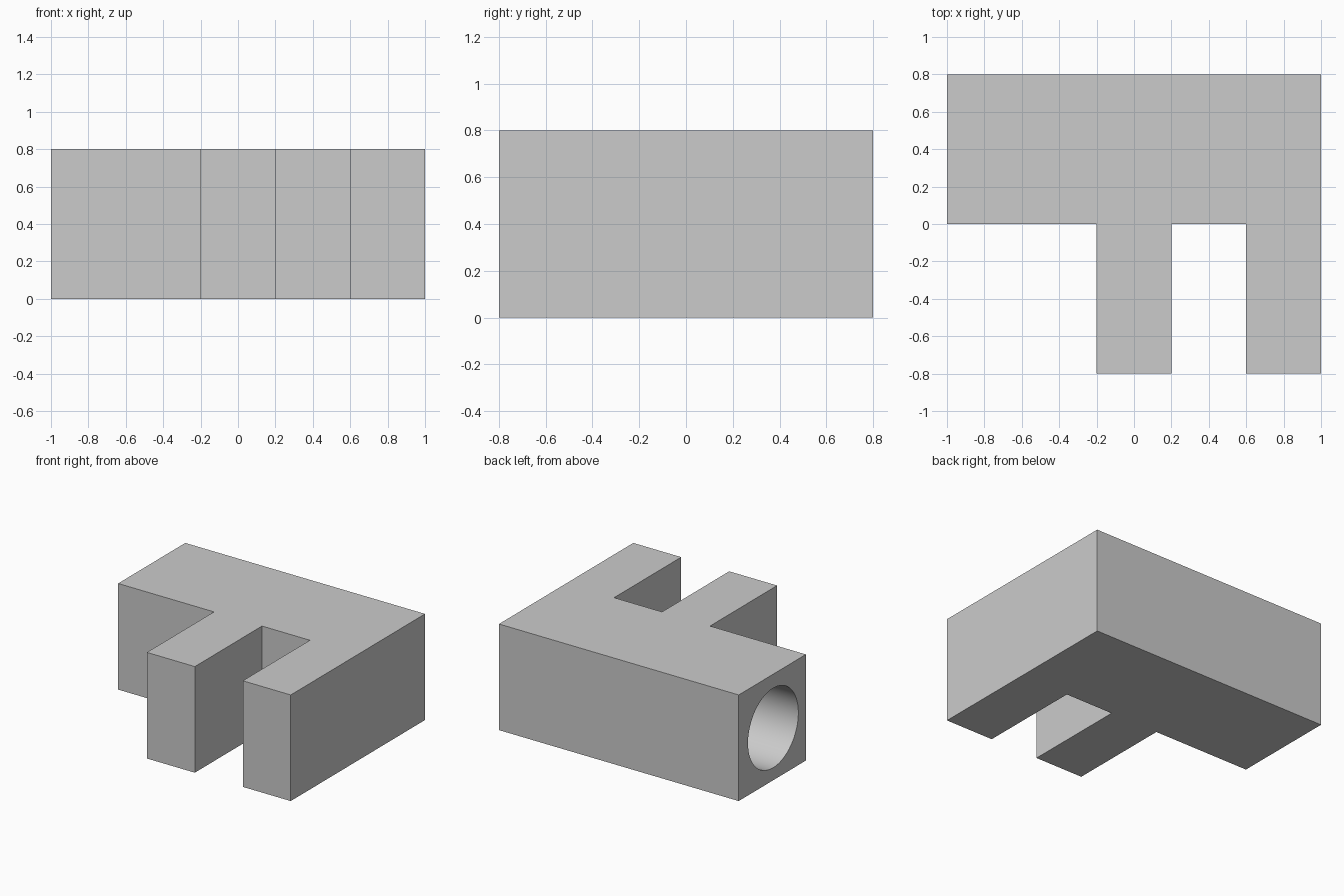
import bpy
import bmesh
import math

cube = bpy.data.objects.get("Cube")
if cube:
    bpy.data.objects.remove(cube, do_unlink=True)

HEIGHT = 0.8

# Single plain grey material
grey = bpy.data.materials.new("plain_grey")
grey.use_nodes = True
colour = (0.6, 0.6, 0.6, 1)
grey.diffuse_color = colour
for node in grey.node_tree.nodes:
    if node.type == 'BSDF_PRINCIPLED':
        node.inputs["Base Color"].default_value = colour

# Body: bar with two prongs, one outline extruded upwards
outline = [(-1, 0.8), (-1, 0), (-0.2, 0), (-0.2, -0.8), (0.2, -0.8),
           (0.2, 0), (0.6, 0), (0.6, -0.8), (1, -0.8), (1, 0.8)]
bm = bmesh.new()
base = bm.faces.new([bm.verts.new((x, y, 0)) for x, y in outline])
top = bmesh.ops.extrude_face_region(bm, geom=[base])["geom"]
bmesh.ops.translate(bm, vec=(0, 0, HEIGHT),
                    verts=[v for v in top if isinstance(v, bmesh.types.BMVert)])
bmesh.ops.recalc_face_normals(bm, faces=bm.faces)
mesh = bpy.data.meshes.new("pronged_body")
bm.to_mesh(mesh)
bm.free()
body = bpy.data.objects.new("pronged_body", mesh)
bpy.context.collection.objects.link(body)
mesh.materials.append(grey)

# Round blind bore in the free end of the bar
bpy.ops.mesh.primitive_cylinder_add(vertices=64, radius=0.3, depth=2,
                                    location=(-1, 0.39, 0.395),
                                    rotation=(0, math.pi / 2, 0))
cutter = bpy.context.object
cutter.name = "bore_cutter"
cutter.hide_render = True
cutter.data.materials.append(grey)

bpy.ops.object.select_all(action='DESELECT')
bpy.context.view_layer.objects.active = body
body.select_set(True)
bore = body.modifiers.new("bore", 'BOOLEAN')
bore.operation = 'DIFFERENCE'
bore.solver = 'EXACT'
bore.object = cutter
bpy.ops.object.modifier_apply(modifier=bore.name)
bpy.data.objects.remove(cutter, do_unlink=True)

# Smooth bore wall, crisp box edges
bpy.ops.object.shade_smooth_by_angle(angle=math.radians(30))
